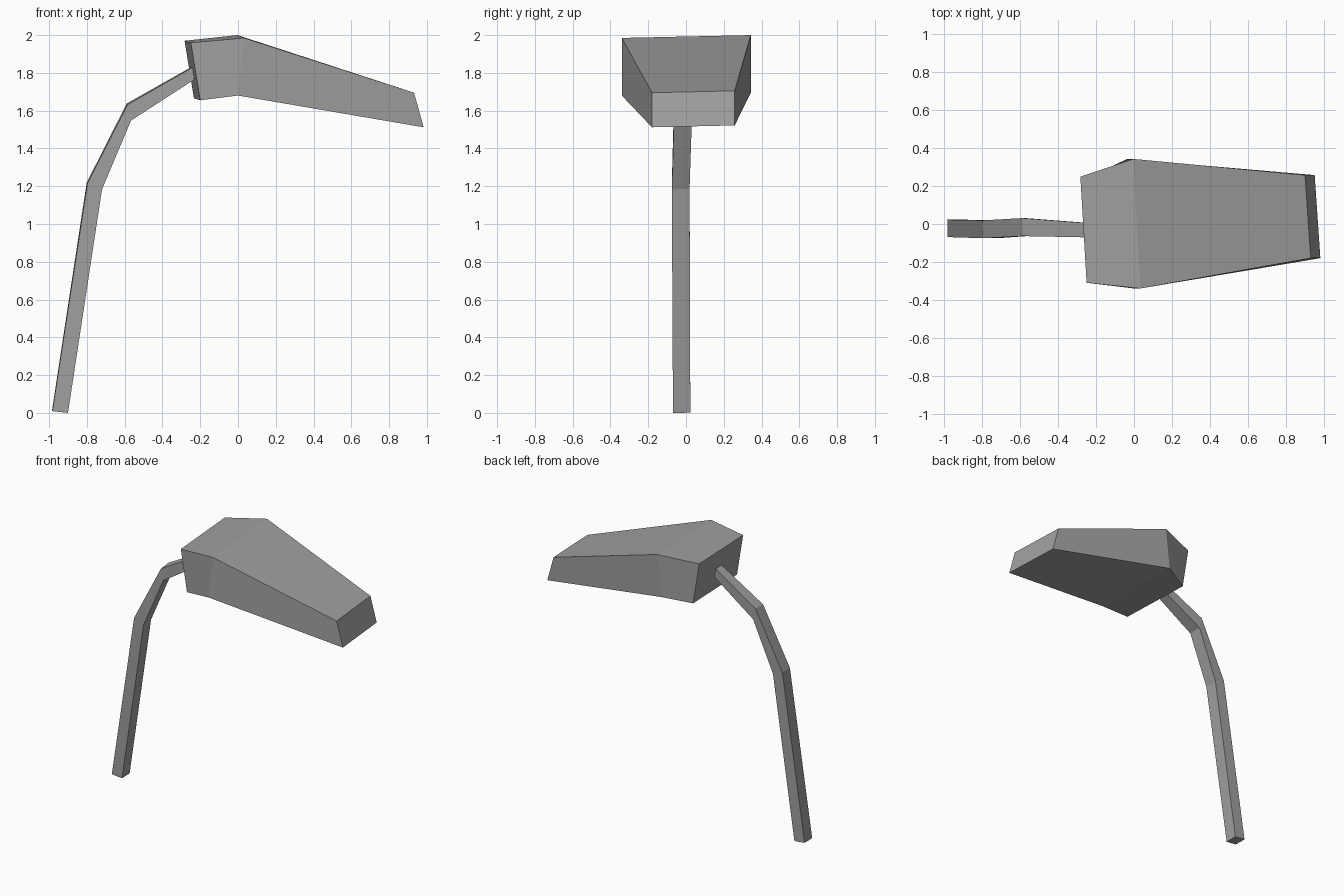
import bpy, bmesh

cube = bpy.data.objects.get("Cube")
if cube:
    bpy.data.objects.remove(cube, do_unlink=True)

# Single grey metal colour
grey = bpy.data.materials.new("grey_metal")
grey.use_nodes = True
colour = (0.35, 0.35, 0.35, 1)
grey.diffuse_color = colour
grey.node_tree.nodes["Principled BSDF"].inputs["Base Color"].default_value = colour


def loft(name, sections):
    """Join four-cornered sections into a closed, flat-shaded tube."""
    bm = bmesh.new()
    rings = [[bm.verts.new(p) for p in s] for s in sections]
    for a, b in zip(rings, rings[1:]):
        for i in range(4):
            j = (i + 1) % 4
            bm.faces.new((a[i], a[j], b[j], b[i]))
    bm.faces.new(rings[0])
    bm.faces.new(rings[-1])
    bmesh.ops.recalc_face_normals(bm, faces=bm.faces)
    mesh = bpy.data.meshes.new(name)
    bm.to_mesh(mesh)
    bm.free()
    mesh.materials.append(grey)
    obj = bpy.data.objects.new(name, mesh)
    bpy.context.collection.objects.link(obj)
    return obj


def section(top, bottom, near, far, skew=0.0, rise=0.0):
    """Rectangle from the (x, z) of its near corners; skew and rise shift the far side."""
    (tx, tz), (bx, bz) = top, bottom
    return [(tx, near, tz), (bx, near, bz),
            (bx + skew, far, bz + rise), (tx + skew, far, tz + rise)]


# Tapered lamp head: back, widest part, tip
loft("lamp_head", [
    section((-0.25, 1.96), (-0.20, 1.655), -0.31, 0.25, -0.033, 0.01),
    section((0.033, 1.985), (0.0, 1.68), -0.34, 0.343, -0.036, 0.015),
    section((0.932, 1.695), (0.983, 1.512), -0.18, 0.258, -0.03, 0.01),
])

# Bent square pole: foot, two bends, joint inside the head
loft("pole", [
    section((-0.983, 0.012), (-0.90, 0.003), -0.069, 0.023, -0.002, 0.001),
    section((-0.797, 1.215), (-0.72, 1.183), -0.075, 0.019, -0.004, 0.004),
    section((-0.585, 1.632), (-0.566, 1.548), -0.064, 0.031, -0.004, 0.006),
    section((-0.225, 1.838), (-0.215, 1.775), -0.071, 0.004, -0.004, 0.003),
])

# Rest the foot exactly on the ground
foot = bpy.data.objects["pole"].data.vertices
low = min(v.co.z for v in foot)
for v in foot:
    if v.co.z < 0.1:
        v.co.z -= low
